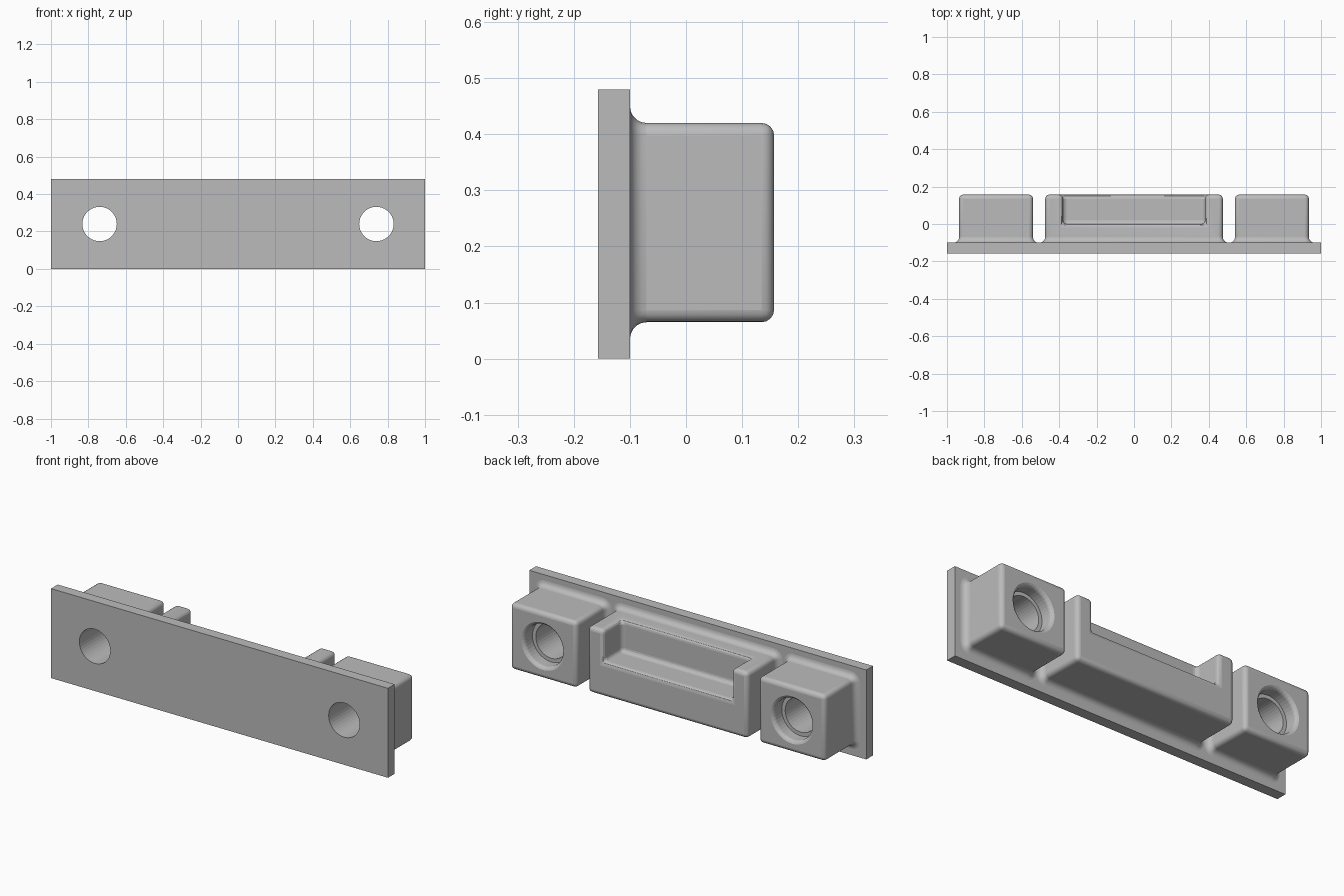
import bpy, bmesh, math
from mathutils import Vector

if "Cube" in bpy.data.objects:
    bpy.data.objects.remove(bpy.data.objects["Cube"])

# One plain grey for the whole part
grey = bpy.data.materials.new("plain grey")
grey.use_nodes = True
COLOUR = (0.5, 0.5, 0.5, 1)
grey.diffuse_color = COLOUR
grey.node_tree.nodes["Principled BSDF"].inputs["Base Color"].default_value = COLOUR

Z0, Z1 = 0.065, 0.42        # bottom and top of the raised blocks
PLATE_BACK, BACK = -0.1, 0.157
HOLE_X, HOLE_Z = 0.74, 0.24
ROUND = 0.022


def finish(name, bm):
    bmesh.ops.recalc_face_normals(bm, faces=bm.faces)
    mesh = bpy.data.meshes.new(name)
    bm.to_mesh(mesh)
    bm.free()
    mesh.materials.append(grey)
    ob = bpy.data.objects.new(name, mesh)
    bpy.context.collection.objects.link(ob)
    return ob


def box(name, lo, hi):
    bm = bmesh.new()
    bmesh.ops.create_cube(bm, size=1)
    lo, hi = Vector(lo), Vector(hi)
    for v in bm.verts:
        v.co = (lo + hi) / 2 + v.co * (hi - lo)
    return finish(name, bm)


def loft(name, rings, caps):
    bm = bmesh.new()
    loops = [[bm.verts.new(p) for p in ring] for ring in rings]
    n = len(loops[0])
    for a, b in zip(loops, loops[1:]):
        for i in range(n):
            j = (i + 1) % n
            bm.faces.new((a[i], a[j], b[j], b[i]))
    if caps:
        bm.faces.new(loops[0])
        bm.faces.new(loops[-1])
    return finish(name, bm)


def circle(x, y, r, n=40):
    return [(x + r * math.cos(t * math.tau / n), y,
             HOLE_Z + r * math.sin(t * math.tau / n)) for t in range(n)]


def rounded_rect(x0, x1, y, offset):
    r, points = ROUND + offset, []
    corners = [(x1 - ROUND, Z1 - ROUND), (x0 + ROUND, Z1 - ROUND),
               (x0 + ROUND, Z0 + ROUND), (x1 - ROUND, Z0 + ROUND)]
    for k, (cx, cz) in enumerate(corners):
        for s in range(5):
            a = (k + s / 4) * math.pi / 2
            points.append((cx + r * math.cos(a), y, cz + r * math.sin(a)))
    return points


def cut(ob, cutter):
    mod = ob.modifiers.new("cut", "BOOLEAN")
    mod.operation = "DIFFERENCE"
    mod.solver = "EXACT"
    mod.object = cutter
    cutter.hide_render = True
    cutter.hide_viewport = True
    cutter.display_type = "WIRE"


def round_edges(ob):
    mod = ob.modifiers.new("round", "BEVEL")
    mod.width = ROUND
    mod.segments = 4
    mod.limit_method = "ANGLE"


def smooth(ob):
    bpy.ops.object.select_all(action="DESELECT")
    ob.select_set(True)
    bpy.context.view_layer.objects.active = ob
    bpy.ops.object.shade_smooth_by_angle(angle=math.radians(35))


def skirt(name, x0, x1):
    # Concave fillet where a block meets the plate
    size, rings = 0.03, []
    for s in range(6):
        a = s / 5 * math.pi / 2
        rings.append(rounded_rect(x0, x1, PLATE_BACK + size * (1 - math.cos(a)),
                                  size * (1 - math.sin(a))))
    smooth(loft(name, rings, False))


# Flat mounting plate
plate = box("mounting_plate", (-1, -0.157, 0), (1, PLATE_BACK, 0.48))

# Screw blocks with stepped, flared holes
for side, sx in (("left", 1), ("right", -1)):
    x0, x1 = sorted((0.54 * sx, 0.935 * sx))
    block = box(side + "_screw_block", (x0, -0.13, Z0), (x1, BACK, Z1))
    bore = [(-0.3, 0.092), (0.085, 0.092), (0.085, 0.112), (0.138, 0.112),
            (0.145, 0.114), (0.152, 0.119), (BACK, 0.127), (0.2, 0.127)]
    cutter = loft(side + "_hole_cutter",
                  [circle(HOLE_X * sx, y, r) for y, r in bore], True)
    round_edges(block)
    cut(block, cutter)
    cut(plate, cutter)
    smooth(block)
    skirt(side + "_block_fillet", x0, x1)

# Middle block with a pocket open at the top and back
middle = box("middle_block", (-0.475, -0.13, Z0), (0.475, BACK, Z1))
cut(middle, box("pocket_cutter", (-0.38, 0, 0.25), (0.38, 0.4, 0.7)))
round_edges(middle)
smooth(middle)
skirt("middle_block_fillet", -0.475, 0.475)
smooth(plate)
